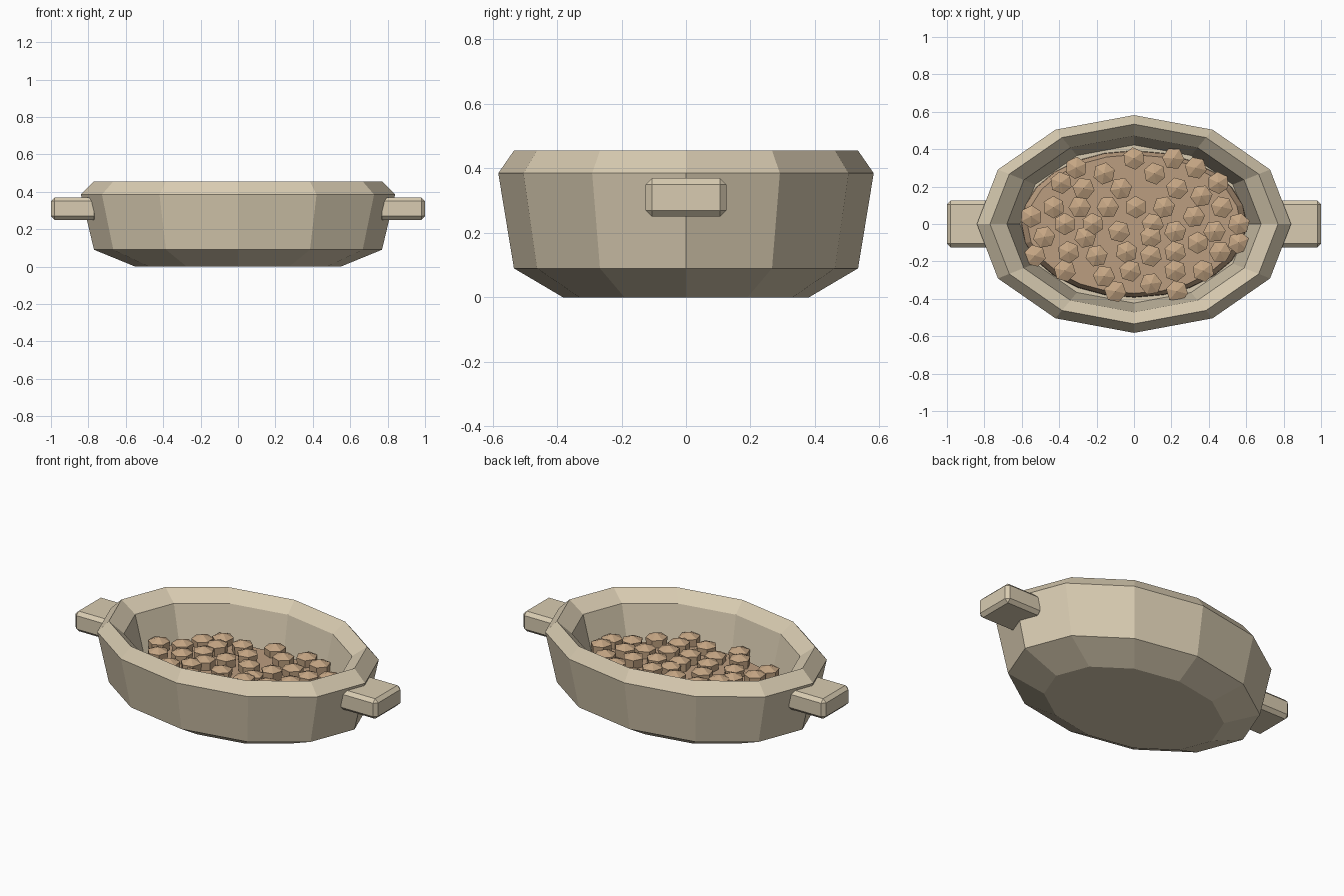
import bpy, bmesh, random
from math import cos, sin, tau
from mathutils import Matrix

random.seed(4)
cube = bpy.data.objects.get("Cube")
if cube:
    bpy.data.objects.remove(cube)


def material(name, color):
    mat = bpy.data.materials.new(name)
    mat.use_nodes = True
    mat.diffuse_color = (*color, 1)
    mat.node_tree.nodes["Principled BSDF"].inputs["Base Color"].default_value = (*color, 1)
    return mat


def finish(bm, name, mat):
    bmesh.ops.recalc_face_normals(bm, faces=bm.faces)
    mesh = bpy.data.meshes.new(name)
    bm.to_mesh(mesh)
    bm.free()
    mesh.materials.append(mat)
    obj = bpy.data.objects.new(name, mesh)
    bpy.context.collection.objects.link(obj)
    return obj


def oval_loft(name, profile, sides, ratio, mat):
    """Stack oval rings given as (half length, height) and cap both ends."""
    bm = bmesh.new()
    rings = []
    for radius, z in profile:
        rings.append([bm.verts.new((radius * cos(tau * i / sides),
                                    radius * ratio * sin(tau * i / sides), z))
                      for i in range(sides)])
    for low, high in zip(rings, rings[1:]):
        for i in range(sides):
            j = (i + 1) % sides
            bm.faces.new((low[i], low[j], high[j], high[i]))
    bm.faces.new(rings[0])
    bm.faces.new(rings[-1])
    return finish(bm, name, mat)


clay = material("pale clay", (0.69, 0.60, 0.44))
filling_mat = material("baked filling", (0.50, 0.34, 0.215))
nugget_mat = material("toasted nugget", (0.56, 0.38, 0.23))

# Faceted oval dish with a ridged rim
oval_loft("dish", [(0.55, 0), (0.77, 0.09), (0.84, 0.385), (0.77, 0.455),
                   (0.68, 0.39), (0.61, 0.12)], 12, 0.693, clay)

# Flat filling inside the dish
oval_loft("filling", [(0.605, 0.11), (0.6, 0.16), (0.57, 0.2)], 24, 0.65, filling_mat)

# Chamfered handles at both ends
for side, label in ((1, "left"), (-1, "right")):
    bm = bmesh.new()
    bmesh.ops.create_cube(bm, size=1)
    bmesh.ops.scale(bm, vec=(0.25, 0.25, 0.12), verts=bm.verts)
    bmesh.ops.translate(bm, vec=(side * 0.875, 0, 0.31), verts=bm.verts)
    bmesh.ops.bevel(bm, geom=bm.edges[:], offset=0.02, segments=1, affect='EDGES')
    finish(bm, label + "_handle", clay)

# Nuggets on the filling: rows of (y, x positions), in hundredths
rows = [(35, (0, 21)), (30, (-31, 33)), (27, (-16, 11)), (22, (-39, 45)),
        (19, (-27, -7, 23)), (15, (36,)), (9, (-43, -29, -14, 1, 16, 47)),
        (4, (-55, 32)), (0, (-37, -22, 10, 56)), (-4, (-8, 22, 43)),
        (-7, (-48, -26, 9)), (-10, (34, 56)), (-15, (-35, -4, 22, 46)),
        (-17, (-53, -20, 9)), (-25, (-37, -2, 22, 37)), (-28, (-16,)),
        (-32, (9,)), (-36, (-10, 23))]
bm = bmesh.new()
for y, xs in rows:
    for x in xs:
        place = (Matrix.Translation((x / 100, y / 100, 0.17 + random.uniform(0, 0.015)))
                 @ Matrix.Rotation(random.uniform(0, tau), 4, 'Z'))
        ring = [[bm.verts.new(place @ (Matrix.Rotation(tau * i / 6, 4, 'Z')
                                       @ Matrix.Translation((r, 0, z))).translation)
                 for i in range(6)] for r, z in ((0.055, 0), (0.06, 0.068))]
        tip = bm.verts.new(place @ Matrix.Translation((0, 0, 0.092)).translation)
        bm.faces.new(ring[0])
        for i in range(6):
            j = (i + 1) % 6
            bm.faces.new((ring[0][i], ring[0][j], ring[1][j], ring[1][i]))
            bm.faces.new((ring[1][i], ring[1][j], tip))
finish(bm, "nuggets", nugget_mat)
